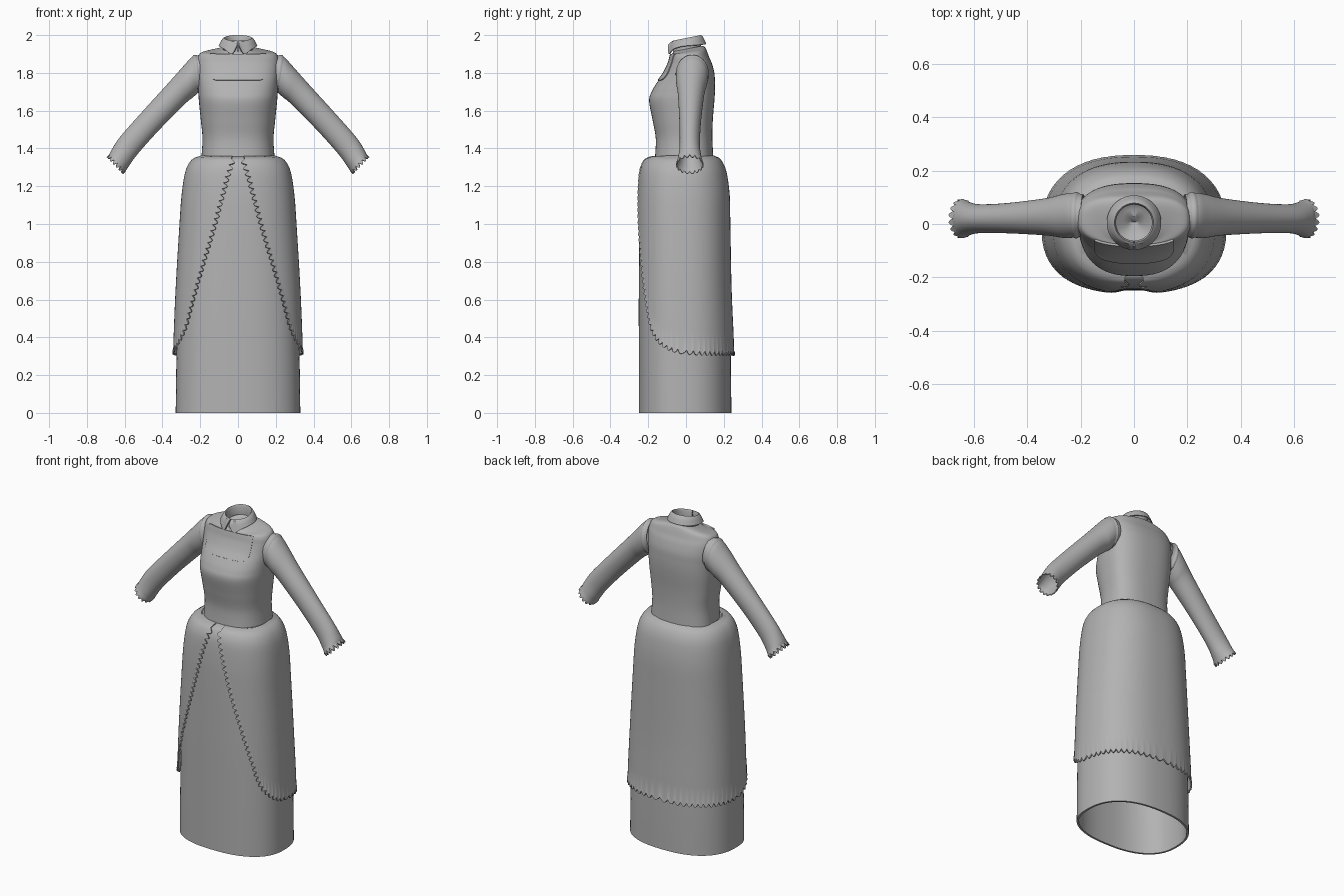
import bpy, bmesh, math
from mathutils import Vector

cube = bpy.data.objects.get("Cube")
if cube:
    bpy.data.objects.remove(cube)

cloth = bpy.data.materials.new("grey_cloth")
cloth.use_nodes = True
GREY = (0.45, 0.45, 0.45, 1)
cloth.diffuse_color = GREY
cloth.node_tree.nodes["Principled BSDF"].inputs["Base Color"].default_value = GREY


def spline(points, per=10):
    """Dense smooth path through points of any dimension."""
    out = []
    last = len(points) - 1
    for i in range(last):
        p0, p1, p2, p3 = (points[min(max(k, 0), last)] for k in range(i - 1, i + 3))
        for j in range(per):
            t = j / per
            out.append(tuple(
                b + 0.5 * t * (c - a + t * (2 * a - 5 * b + 4 * c - d + t * (3 * (b - c) + d - a)))
                for a, b, c, d in zip(p0, p1, p2, p3)))
    out.append(tuple(points[-1]))
    return out


def lookup(path, value):
    """Row of a path whose first number equals value (ascending)."""
    if value <= path[0][0]:
        return path[0]
    for p, q in zip(path, path[1:]):
        if value <= q[0]:
            t = (value - p[0]) / max(q[0] - p[0], 1e-6)
            return tuple(a + (b - a) * t for a, b in zip(p, q))
    return path[-1]


def oval(a, hw, yf, yb, yc, n, off=0.0):
    """Point on a squared oval; a = 0 is the front, pi the back."""
    s, c = math.sin(a), math.cos(a)
    hy = (yc - yf if c > 0 else yb - yc) + off
    x = math.copysign(abs(s) ** (2 / n), s) * (hw + off)
    return x, yc - math.copysign(abs(c) ** (2 / n), c) * hy


def sheet(name, rows, closed=False, cap=False, thick=0.0, offset=-1.0, mirror=False):
    """Surface through rows of points, with optional cap, mirror and thickness."""
    bm = bmesh.new()
    grid = [[bm.verts.new(p) for p in row] for row in rows]
    n = len(rows[0])
    for r0, r1 in zip(grid, grid[1:]):
        for i in range(n if closed else n - 1):
            j = (i + 1) % n
            bm.faces.new((r0[i], r0[j], r1[j], r1[i]))
    if cap:
        bm.faces.new(grid[-1])
    bmesh.ops.remove_doubles(bm, verts=bm.verts, dist=1e-5)
    bmesh.ops.recalc_face_normals(bm, faces=bm.faces)
    mesh = bpy.data.meshes.new(name)
    bm.to_mesh(mesh)
    bm.free()
    mesh.materials.append(cloth)
    obj = bpy.data.objects.new(name, mesh)
    bpy.context.collection.objects.link(obj)
    bpy.ops.object.select_all(action='DESELECT')
    obj.select_set(True)
    bpy.context.view_layer.objects.active = obj
    if mirror:
        obj.modifiers.new("mirror", 'MIRROR')
        bpy.ops.object.modifier_apply(modifier="mirror")
    if thick:
        mod = obj.modifiers.new("thickness", 'SOLIDIFY')
        mod.thickness, mod.offset = thick, offset
        bpy.ops.object.modifier_apply(modifier="thickness")
    bpy.ops.object.shade_smooth_by_angle(angle=math.radians(40))
    return obj


TURN = [math.tau * i / 72 for i in range(72)]

# Underskirt: height, half width, front, back
SKIRT_N, SKIRT_C = 2.4, -0.02
skirt = spline([(0, .33, -.25, .24), (.33, .325, -.25, .237), (.65, .314, -.25, .225),
                (1.0, .295, -.247, .22), (1.16, .284, -.243, .217), (1.28, .265, -.232, .2),
                (1.335, .236, -.21, .175), (1.352, .21, -.185, .157), (1.358, .185, -.16, .138)])


def skirt_point(a, z, off=0.0):
    _, hw, yf, yb = lookup(skirt, z)
    return (*oval(a, hw, yf, yb, SKIRT_C, SKIRT_N, off), z)


sheet("underskirt", [[skirt_point(a, row[0]) for a in TURN] for row in skirt],
      closed=True, thick=0.012)

# Overskirt: open at the front, its edge sweeps down to the back hem
REACH, TOP = 0.3, 1.36
edge = spline([(a * REACH, z) for a, z in (
    (.1, 1.345), (.186, 1.235), (.368, 1.0), (.6, .76), (.8, .57), (.96, .445),
    (1.26, .365), (1.67, .33), (2.4, .325), (math.pi, .325))], 40)
length = [0.0]
for p, q in zip(edge, edge[1:]):
    length.append(length[-1] + math.dist(p, q))
by_length = [(d, *p) for d, p in zip(length, edge)]
SCALLOPS, STEPS, DEPTH = 50, 6, 0.022
total = SCALLOPS * STEPS


def overskirt_gap(z):
    return 0.01 + 0.007 * (1 - z / TOP)


columns = []
for k in range(total + 1):
    d = length[-1] * k / total
    _, u, z = lookup(by_length, d)
    _, u0, z0 = lookup(by_length, d - 0.005)
    _, u1, z1 = lookup(by_length, d + 0.005)
    tangent = Vector((u1 - u0, z1 - z0)).normalized()
    tip = DEPTH * abs(math.sin(math.pi * k / STEPS))
    column = []
    for i in range(21):
        h = TOP + (z - TOP) * (i / 20) ** 2
        column.append(skirt_point(u / REACH, h, overskirt_gap(h)))
    uu, zz = u + tangent.y * tip, z - tangent.x * tip
    column.append(skirt_point(uu / REACH, zz, overskirt_gap(zz) + 0.003))
    columns.append(column)
sheet("overskirt", columns, thick=0.006, offset=0, mirror=True)

# Bodice: height, half width, front, back, backward rise
BODY_N, BODY_C = 2.5, 0.02
body = spline([(1.34, .195, -.165, .145, 0), (1.45, .188, -.16, .14, 0), (1.55, .197, -.177, .142, 0),
               (1.65, .207, -.195, .15, 0), (1.7, .21, -.182, .153, 0), (1.75, .213, -.153, .153, 0),
               (1.8, .217, -.118, .15, 0), (1.85, .218, -.094, .137, 0), (1.885, .212, -.084, .122, 0),
               (1.908, .192, -.078, .11, .1), (1.92, .13, -.072, .1, .2), (1.93, .08, -.066, .086, .2)], 8)
rows = []
for z, hw, yf, yb, rise in body:
    ring = [oval(a, hw, yf, yb, BODY_C, BODY_N) for a in TURN]
    rows.append([(x, y, z + rise * (y - BODY_C)) for x, y in ring])
# Neck opening sinks to a shallow closed bowl
for scale, drop in ((.85, .012), (.5, .022), (.15, .026)):
    rows.append([(x * scale, BODY_C + (y - BODY_C) * scale, z - drop) for x, y, z in rows[len(body) - 1]])
sheet("bodice", rows, closed=True, cap=True)

# Yoke panel laid on the chest, lower corners rounded
YOKE, CORNER = 0.147, 0.035
rows = []
for j in range(25):
    row = []
    for i in range(41):
        x = YOKE * math.sin(math.pi * (i / 40 - 0.5))
        over = max(0.0, (abs(x) - YOKE + CORNER) / CORNER)
        low = 1.76 + CORNER * (1 - math.sqrt(max(0.0, 1 - over * over)))
        z = low + (1.9 - low) * j / 24
        _, hw, yf, yb, _ = lookup(body, z)
        a = math.asin((abs(x) / hw) ** (BODY_N / 2))
        row.append((x, oval(a, hw, yf, yb, BODY_C, BODY_N)[1], z))
    rows.append(row)
sheet("yoke", rows, thick=0.009, offset=0)

# Collar: rolled band whose front ends fall to two points
lower = spline([(.03, 1.945), (.33, 1.9), (.8, 1.925), (1.5, 1.942), (math.pi, 1.953)])
columns = []
for i in range(41):
    a = .03 + (math.pi - .03) * i / 40
    back = (1 - math.cos(a)) / 2
    top, hem = 1.968 + .03 * back, lookup(lower, a)[1]
    column = []
    for r, z in ((.072, top - .06), (.07, top - .01), (.074, top), (.08, top - .004),
                 (.09, (top + hem) / 2), (.1, hem)):
        x, y = oval(a, r, -r, r, 0, 2)
        column.append((x, y + .005, z))
    columns.append(column)
sheet("collar", columns, thick=0.005, offset=0, mirror=True)

# Sleeves: top x, z, underside x, z, centre y, half depth
arm = spline([(.2, 1.895, .18, 1.72, .033, .078), (.243, 1.884, .21, 1.695, .033, .084),
              (.29, 1.835, .243, 1.667, .03, .082), (.37, 1.745, .285, 1.632, .027, .07),
              (.52, 1.58, .42, 1.495, .022, .057), (.625, 1.46, .53, 1.372, .02, .054),
              (.668, 1.395, .577, 1.307, .02, .062), (.681, 1.367, .596, 1.278, .02, .071)], 6)
CUFF_TURN = [math.tau * i / 96 for i in range(96)]


def arm_ring(row, side, grow=1.0, tip=0.0):
    tx, tz, bx, bz, yc, hy = row
    mid, half = Vector(((tx + bx) / 2, yc, (tz + bz) / 2)), Vector(((tx - bx) / 2, 0, (tz - bz) / 2))
    along = Vector((half.z, 0, -half.x)).normalized()
    ring = []
    for a in CUFF_TURN:
        p = mid + half * math.cos(a) * grow + Vector((0, hy * math.sin(a) * grow, 0))
        p += along * tip * abs(math.sin(a * 8))
        ring.append((p.x * side, p.y, p.z))
    return ring


for side, label in ((1, "left"), (-1, "right")):
    rings = [arm_ring(row, side) for row in arm] + [arm_ring(arm[-1], side, 1.03, .02)]
    sheet(label + "_sleeve", rings, closed=True, thick=0.005)
    # Raised seam round the armhole
    seam = [arm_ring(arm[i], side, g) for i, g in ((3, 1.0), (4, 1.05), (5, 1.05), (6, 1.0))]
    sheet(label + "_armhole_seam", seam, closed=True)
